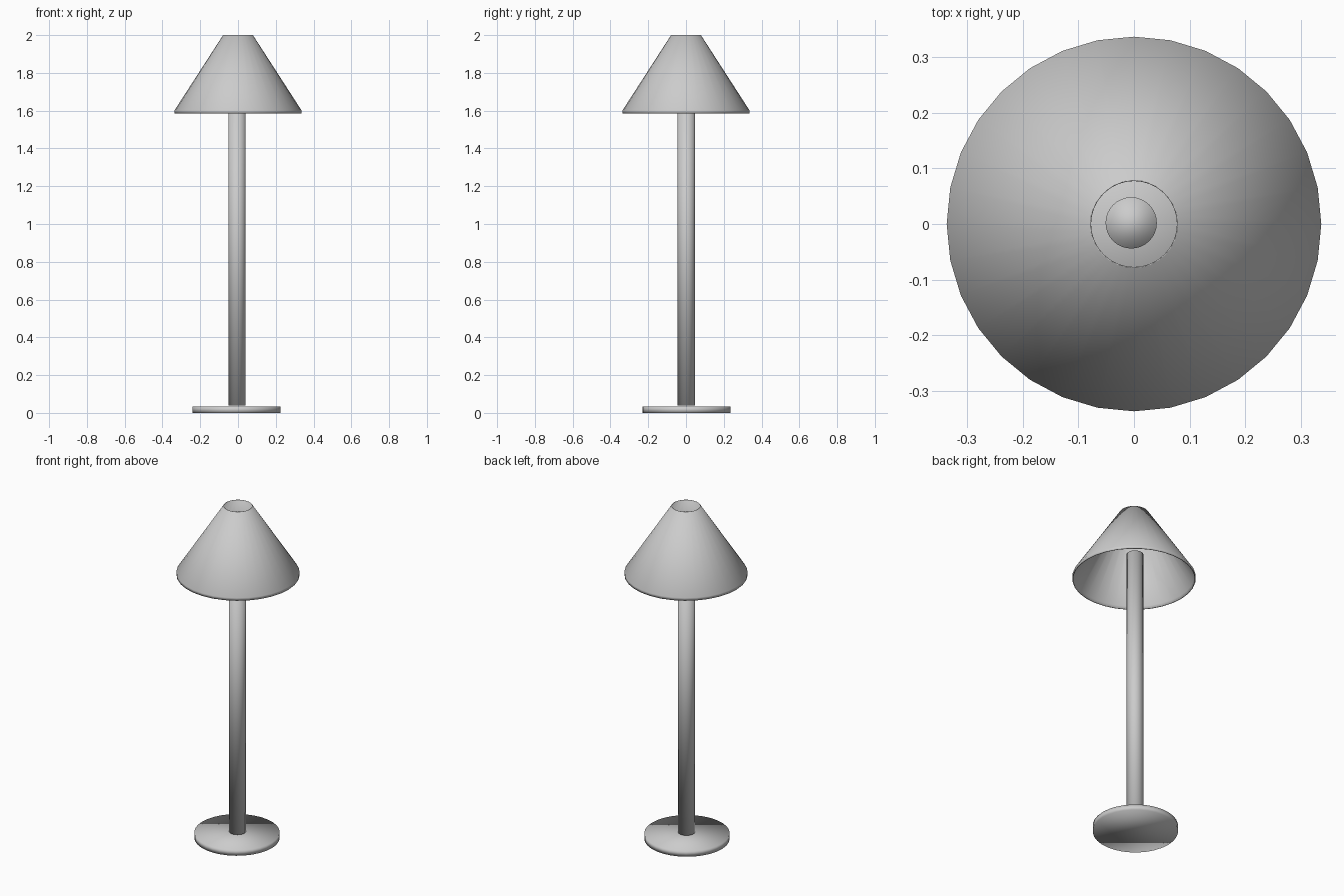
import bpy, bmesh, math

if "Cube" in bpy.data.objects:
    bpy.data.objects.remove(bpy.data.objects["Cube"])

SIDES = 32


def lathe(name, profile, centre=(0, 0), closed=False, caps=False):
    """Revolve an (r, z) profile about a vertical axis, fully smooth."""
    bm = bmesh.new()
    rings = []
    for r, z in profile:
        rings.append([bm.verts.new((r * math.cos(2 * math.pi * i / SIDES),
                                    r * math.sin(2 * math.pi * i / SIDES), z))
                      for i in range(SIDES)])
    pairs = list(zip(rings, rings[1:]))
    if closed:
        pairs.append((rings[-1], rings[0]))
    for a, b in pairs:
        for i in range(SIDES):
            j = (i + 1) % SIDES
            bm.faces.new((a[i], a[j], b[j], b[i]))
    if caps:
        bm.faces.new(rings[0][::-1])
        bm.faces.new(rings[-1])
    bmesh.ops.recalc_face_normals(bm, faces=bm.faces)
    for f in bm.faces:
        f.smooth = True
    mesh = bpy.data.meshes.new(name)
    bm.to_mesh(mesh)
    bm.free()
    obj = bpy.data.objects.new(name, mesh)
    obj.location = (centre[0], centre[1], 0)
    bpy.context.collection.objects.link(obj)
    return obj


# Round foot
lathe("base", [(0.233, 0.0), (0.233, 0.034)], (-0.008, 0.002), caps=True)

# Upright pole, ending inside the shade
lathe("pole", [(0.046, 0.04), (0.046, 1.74)], (-0.005, 0.002), caps=True)

# Hollow conical shade with a short vertical lip and open top
lathe("shade", [(0.336, 1.585), (0.336, 1.602), (0.079, 2.0),
                (0.077, 2.0), (0.328, 1.602), (0.332, 1.585)], closed=True)
